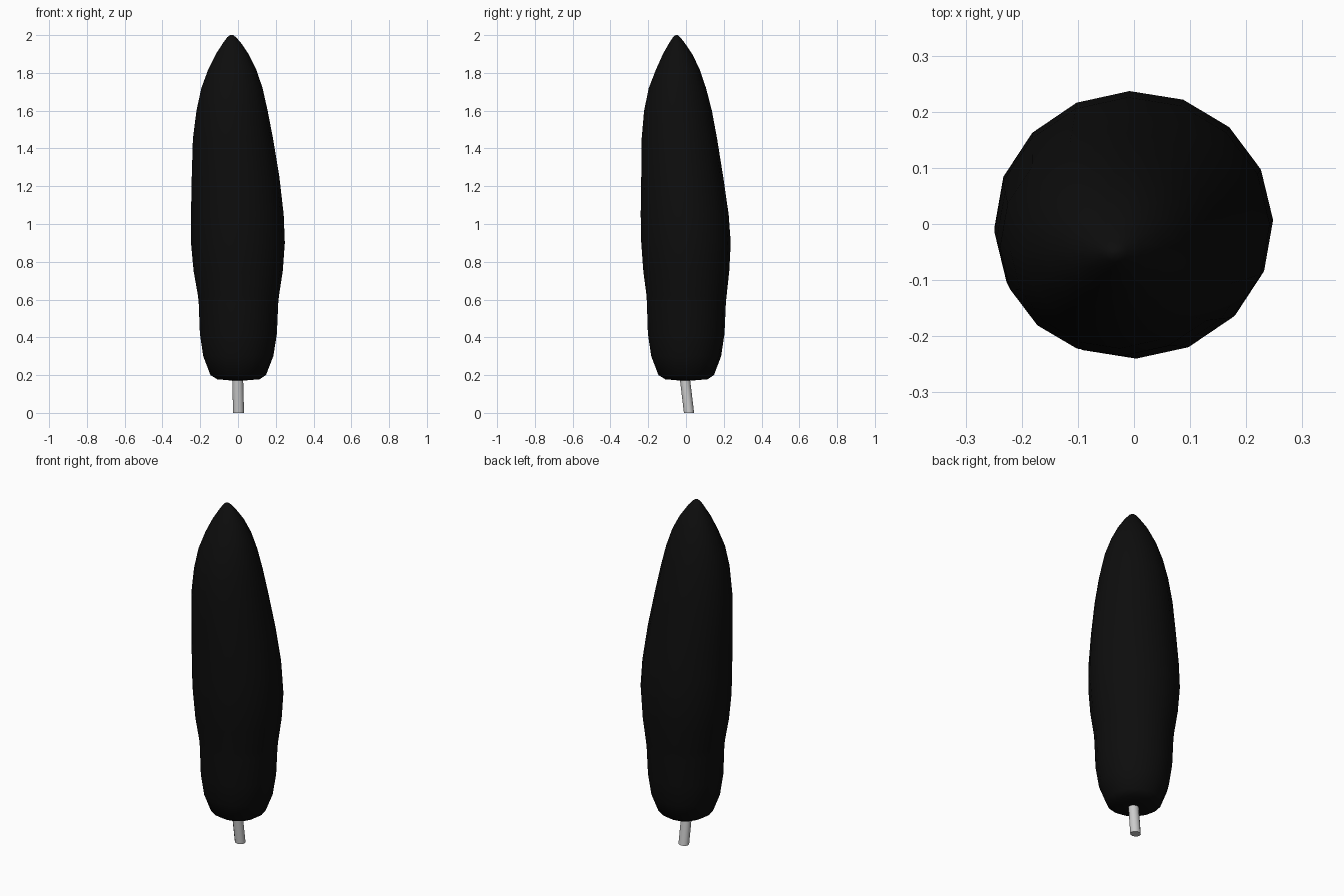
import bpy, bmesh, math
from mathutils import Vector

cube = bpy.data.objects.get("Cube")
if cube:
    bpy.data.objects.remove(cube, do_unlink=True)


def material(name, rgb):
    m = bpy.data.materials.new(name)
    m.use_nodes = True
    m.diffuse_color = (*rgb, 1)
    m.node_tree.nodes["Principled BSDF"].inputs["Base Color"].default_value = (*rgb, 1)
    return m


def loft(name, rings, sides, mat, phase=0.0, angle=40):
    """Skin a stack of elliptical rings (x, y, z, rx, ry) and cap both ends."""
    bm = bmesh.new()
    loops = []
    for x, y, z, rx, ry in rings:
        turns = [phase + math.tau * i / sides for i in range(sides)]
        loops.append([bm.verts.new((x + rx * math.cos(a), y + ry * math.sin(a), z)) for a in turns])
    for low, high in zip(loops, loops[1:]):
        for i in range(sides):
            j = (i + 1) % sides
            bm.faces.new((low[i], low[j], high[j], high[i]))
    bm.faces.new(loops[0][::-1])
    bm.faces.new(loops[-1])
    mesh = bpy.data.meshes.new(name)
    bm.to_mesh(mesh)
    bm.free()
    mesh.materials.append(mat)
    obj = bpy.data.objects.new(name, mesh)
    bpy.context.collection.objects.link(obj)
    bpy.ops.object.select_all(action="DESELECT")
    obj.select_set(True)
    bpy.context.view_layer.objects.active = obj
    bpy.ops.object.shade_smooth_by_angle(angle=math.radians(angle))
    return obj


def from_extents(rows):
    """Turn rows of (z, left, right, front, back) into rings."""
    return [((l + r) / 2, (f + b) / 2, z, (r - l) / 2, (b - f) / 2) for z, l, r, f, b in rows]


foliage_black = material("foliage_black", (0.004, 0.004, 0.004))
trunk_grey = material("trunk_grey", (0.6, 0.6, 0.6))

# Foliage: a rounded base, a slight crease, then a leaning spindle
foliage = [
    (0.172, -0.04, 0.04, -0.04, 0.04),
    (0.178, -0.11, 0.115, -0.11, 0.115),
    (0.2, -0.146, 0.148, -0.146, 0.148),
    (0.3, -0.184, 0.187, -0.184, 0.186),
    (0.42, -0.202, 0.206, -0.202, 0.204),
    (0.58, -0.208, 0.213, -0.207, 0.211),
    (0.62, -0.212, 0.217, -0.209, 0.215),
    (0.75, -0.235, 0.237, -0.226, 0.229),
    (0.9, -0.249, 0.248, -0.237, 0.237),
    (1.05, -0.249, 0.242, -0.240, 0.226),
    (1.25, -0.245, 0.219, -0.237, 0.197),
    (1.45, -0.239, 0.186, -0.235, 0.165),
    (1.6, -0.220, 0.157, -0.222, 0.137),
    (1.72, -0.194, 0.130, -0.197, 0.106),
    (1.82, -0.157, 0.096, -0.158, 0.072),
    (1.9, -0.117, 0.056, -0.122, 0.033),
    (1.96, -0.078, 0.015, -0.088, -0.008),
    (1.99, -0.056, -0.012, -0.068, -0.032),
    (2.0, -0.042, -0.026, -0.056, -0.044),
]
loft("foliage", from_extents(foliage), 16, foliage_black, phase=0.03, angle=75)

# Trunk: a short, slightly tilted peg running up into the foliage
base, tip = Vector((0.003, 0.016, 0)), Vector((-0.006, -0.025, 0.34))
loft("trunk", [(*p, 0.029, 0.027) for p in (base, tip)], 12, trunk_grey)
